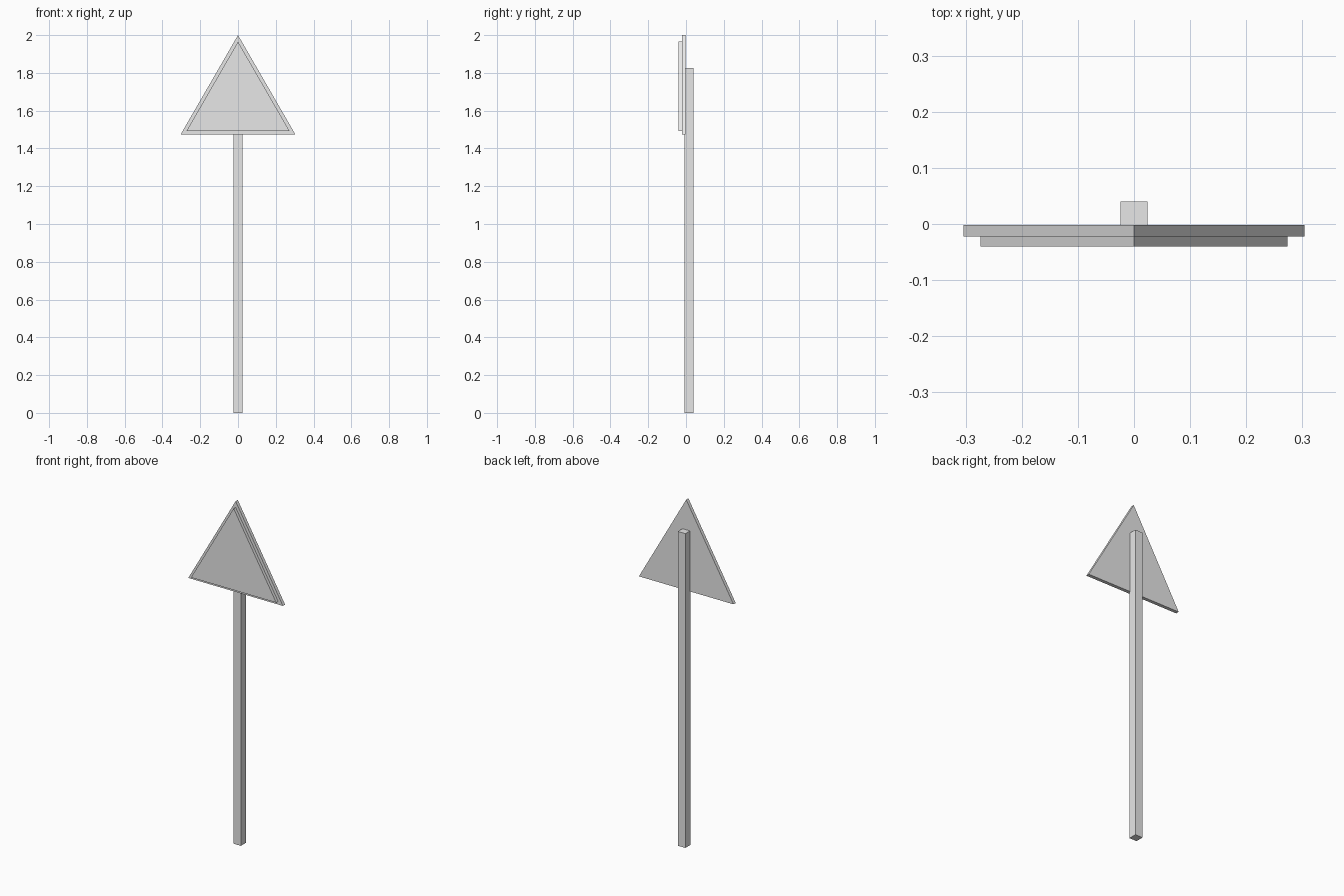
import bpy
import math

cube = bpy.data.objects.get("Cube")
if cube:
    bpy.data.objects.remove(cube, do_unlink=True)

# Single plain metal colour
GREY = (0.8, 0.8, 0.8, 1.0)
grey = bpy.data.materials.new("light grey metal")
grey.use_nodes = True
grey.diffuse_color = GREY
grey.node_tree.nodes["Principled BSDF"].inputs["Base Color"].default_value = GREY


def prism(name, outline, y_front, y_back):
    """Extrude an (x, z) outline, counter-clockwise from the front, along y."""
    n = len(outline)
    verts = [(x, y, z) for y in (y_front, y_back) for x, z in outline]
    faces = [tuple(range(n)), tuple(reversed(range(n, 2 * n)))]
    for i in range(n):
        j = (i + 1) % n
        faces.append((i, i + n, j + n, j))
    mesh = bpy.data.meshes.new(name)
    mesh.from_pydata(verts, [], faces)
    mesh.materials.append(grey)
    obj = bpy.data.objects.new(name, mesh)
    bpy.context.collection.objects.link(obj)
    return obj


def triangle(radius, centre_z):
    """Equilateral triangle pointing up."""
    angles = [math.radians(a) for a in (90, 210, 330)]
    return [(radius * math.cos(a), centre_z + radius * math.sin(a)) for a in angles]


# Square post, slightly sunk into the back plate
HALF, TOP = 0.024, 1.825
prism("post", [(-HALF, 0), (HALF, 0), (HALF, TOP), (-HALF, TOP)], -0.008, 0.04)

# Two concentric triangular plates
RADIUS = 0.351
CENTRE = 2 - RADIUS
prism("back_plate", triangle(RADIUS, CENTRE), -0.022, -0.002)
prism("front_plate", triangle(RADIUS * 0.9, CENTRE), -0.04, -0.022)
